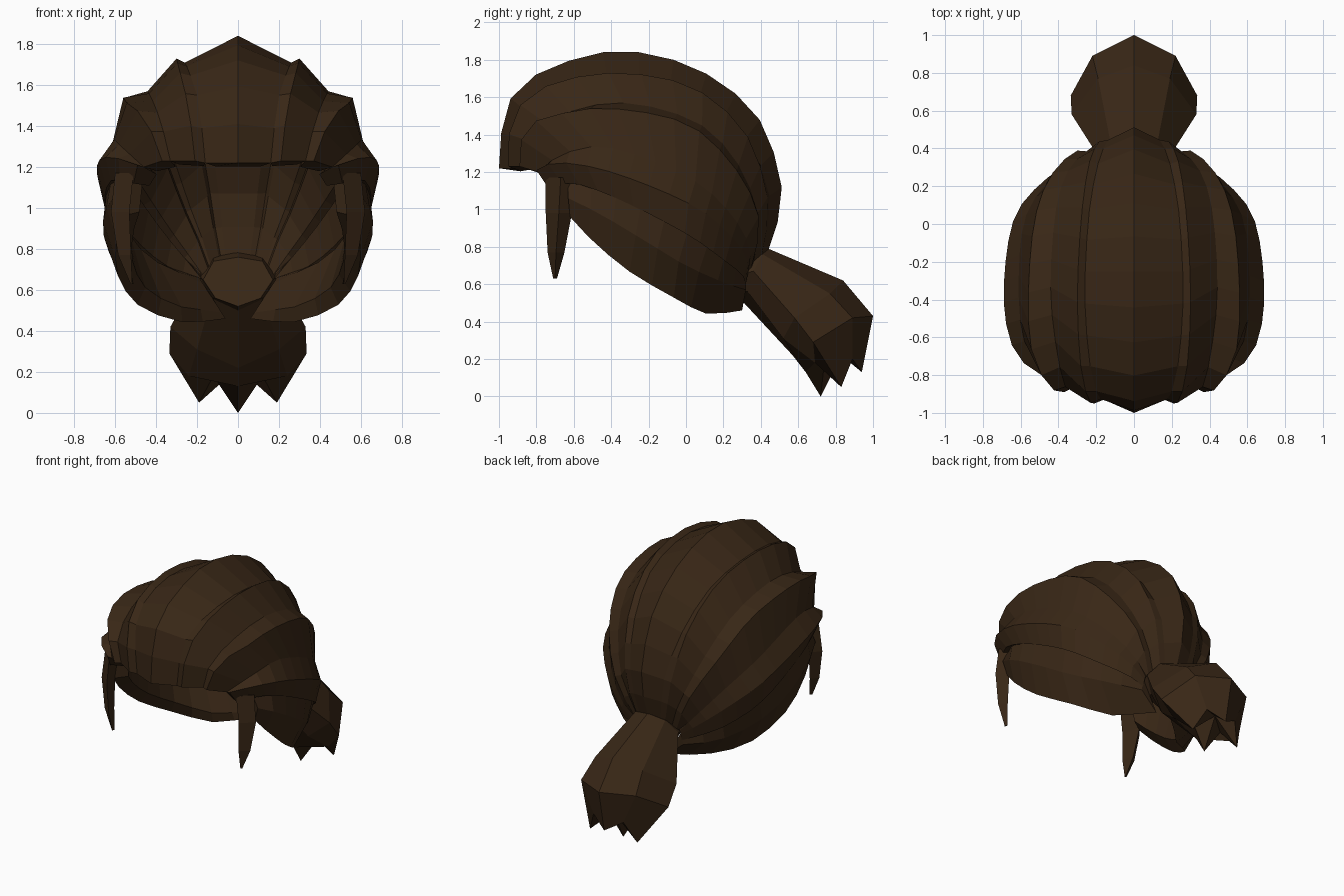
import bpy, bmesh
from mathutils import Vector

if "Cube" in bpy.data.objects:
    bpy.data.objects.remove(bpy.data.objects["Cube"])

hair = bpy.data.materials.new("dark_brown_hair")
hair.diffuse_color = (0.04, 0.02, 0.008, 1)
hair.use_nodes = True
hair.node_tree.nodes["Principled BSDF"].inputs["Base Color"].default_value = hair.diffuse_color
CENTRE = Vector((0, -.3, 1.0))  # middle of the head


def resample(pts, n):
    """Smooth curve through the points, cut into n even lengths."""
    p = [Vector(q) for q in pts]
    p = [2 * p[0] - p[1]] + p + [2 * p[-1] - p[-2]]
    dense = []
    for a, b, c, d in zip(p, p[1:], p[2:], p[3:]):
        for k in range(12):
            t = k / 12
            dense.append(0.5 * (2 * b + (c - a) * t + (2 * a - 5 * b + 4 * c - d) * t * t
                                + (3 * b - a - 3 * c + d) * t ** 3))
    dense.append(p[-2])
    lens = [0.0]
    for a, b in zip(dense, dense[1:]):
        lens.append(lens[-1] + (b - a).length)
    out, j = [], 0
    for i in range(n + 1):
        s = lens[-1] * i / n
        while j < len(lens) - 2 and lens[j + 1] < s:
            j += 1
        out.append(dense[j].lerp(dense[j + 1], (s - lens[j]) / (lens[j + 1] - lens[j])))
    return out


def flip(pts):
    return [(-x, y, z) for x, y, z in pts]


def loft(name, rings, mirror=False, tip=None):
    """Skin closed rings, cap both ends, optionally mirror across x."""
    bm = bmesh.new()
    for sx in ((1, -1) if mirror else (1,)):
        rows = [[bm.verts.new((sx * p[0], p[1], p[2])) for p in r] for r in rings]
        m = len(rows[0])
        for a, b in zip(rows, rows[1:]):
            for i in range(m):
                k = (i + 1) % m
                bm.faces.new((a[i], a[k], b[k], b[i]))
        bm.faces.new(rows[0])
        if tip:
            c = bm.verts.new(tip)
            for i in range(m):
                bm.faces.new((rows[-1][i], rows[-1][(i + 1) % m], c))
        else:
            bm.faces.new(rows[-1])
    bmesh.ops.recalc_face_normals(bm, faces=bm.faces)
    me = bpy.data.meshes.new(name)
    bm.to_mesh(me)
    bm.free()
    me.materials.append(hair)
    ob = bpy.data.objects.new(name, me)
    bpy.context.collection.objects.link(ob)
    return ob


def lock(name, curves, mirror=True, n=14, depth=.05):
    """A lock of hair: edge - ridge - edge outside, a narrower face inside."""
    rings = []
    for i, (a, r, b) in enumerate(zip(*[resample(c, n) for c in curves])):
        mid = (a + b) / 2
        push = (CENTRE - mid).normalized() * depth * (1 - i / n) ** .5
        rings.append([a, r, b, b.lerp(mid, .3) + push, a.lerp(mid, .3) + push])
    loft(name, rings, mirror)


# Ridges and valleys, hairline to ponytail root
crown = [(0, -1, 1.22), (0, -.97, 1.5), (0, -.84, 1.7), (0, -.4, 1.845), (0, .04, 1.76),
         (0, .38, 1.5), (0, .51, 1.13), (0, .49, .93), (0, .43, .75)]
valley1 = [(.16, -.93, 1.22), (.19, -.91, 1.5), (.23, -.77, 1.64), (.26, -.4, 1.71), (.24, .04, 1.63),
           (.19, .32, 1.38), (.14, .44, 1.1), (.11, .44, .9), (.08, .41, .74)]
ridge2 = [(.21, -.95, 1.23), (.24, -.93, 1.48), (.28, -.77, 1.65), (.3, -.4, 1.73), (.28, .02, 1.66),
          (.24, .31, 1.42), (.19, .43, 1.1), (.15, .43, .88), (.11, .4, .73)]
valley2 = [(.33, -.87, 1.23), (.38, -.82, 1.43), (.44, -.4, 1.57), (.42, .03, 1.48), (.36, .26, 1.27),
           (.26, .38, 1.0), (.18, .38, .82), (.14, .36, .71)]
ridge3 = [(.37, -.89, 1.23), (.45, -.86, 1.43), (.54, -.68, 1.51), (.56, -.4, 1.54), (.53, 0, 1.46),
          (.45, .24, 1.25), (.32, .38, 1.0), (.22, .38, .8), (.17, .35, .69)]
valley3 = [(.46, -.79, 1.2), (.57, -.65, 1.3), (.61, -.4, 1.33), (.585, 0, 1.18), (.46, .22, 1.0),
           (.3, .34, .8), (.18, .33, .67)]
ridge4 = [(.49, -.8, 1.21), (.63, -.68, 1.25), (.69, -.4, 1.2), (.645, 0, 1.04), (.51, .2, .9),
          (.33, .32, .75), (.19, .33, .65)]
valley4 = [(.51, -.74, 1.12), (.61, -.6, 1.14), (.65, -.35, 1.05), (.61, 0, .87), (.46, .2, .73),
           (.3, .3, .65), (.19, .32, .6)]
side_top = [(.55, -.63, 1.16), (.62, -.5, 1.14), (.64, -.3, 1.06), (.6, 0, .9), (.45, .2, .76), (.19, .32, .66)]
side_mid = [(.6, -.63, 1.06), (.655, -.45, .97), (.645, -.2, .82), (.56, 0, .7), (.4, .2, .61), (.2, .32, .57)]
side_low = [(.57, -.62, .96), (.59, -.55, .88), (.59, -.32, .68), (.48, -.05, .52), (.28, .1, .445),
            (.18, .2, .445), (.06, .3, .46)]

lock("crown_lock", [flip(valley1), crown, valley1], mirror=False)
lock("upper_locks", [valley1, ridge2, valley2])
lock("temple_locks", [valley2, ridge3, valley3], depth=.08)
lock("ear_locks", [valley3, ridge4, valley4], depth=.1)
lock("lower_side_locks", [side_top, side_mid, side_low], n=9, depth=.1)

# Loose tapered locks in front of the ears
side_rows = [(.55, -.75, -.59, 1.17), (.57, -.75, -.61, .98), (.55, -.74, -.65, .77), (.52, -.71, -.69, .63)]
loft("loose_front_locks",
     [[(x - .04 * w, y0, z), (x + .05 * w, (y0 + y1) / 2, z), (x - .01, y1, z)]
      for (x, y0, y1, z), w in zip(side_rows, (1, 1, .7, .1))], mirror=True)


# Ponytail: half sections from top to underside, mirrored to full rings
def full(half):
    return half + flip(half[-2:0:-1])


tail = [
    [(0, .34, .76), (.12, .32, .74), (.17, .29, .65), (.11, .28, .56), (0, .27, .52)],
    [(0, .44, .79), (.12, .41, .76), (.19, .36, .67), (.13, .33, .56), (0, .31, .5)],
    [(0, .84, .62), (.19, .77, .55), (.33, .58, .42), (.2, .52, .31), (0, .57, .22)],
    [(0, 1.0, .43), (.22, .89, .42), (.335, .68, .29), (.24, .69, .18), (0, .64, .13)],
    [(0, .94, .13), (.12, .89, .2), (.19, .83, .05), (.12, .74, .18), (0, .72, 0)],
]
loft("ponytail", [full(h) for h in tail], tip=(0, .83, .22))
